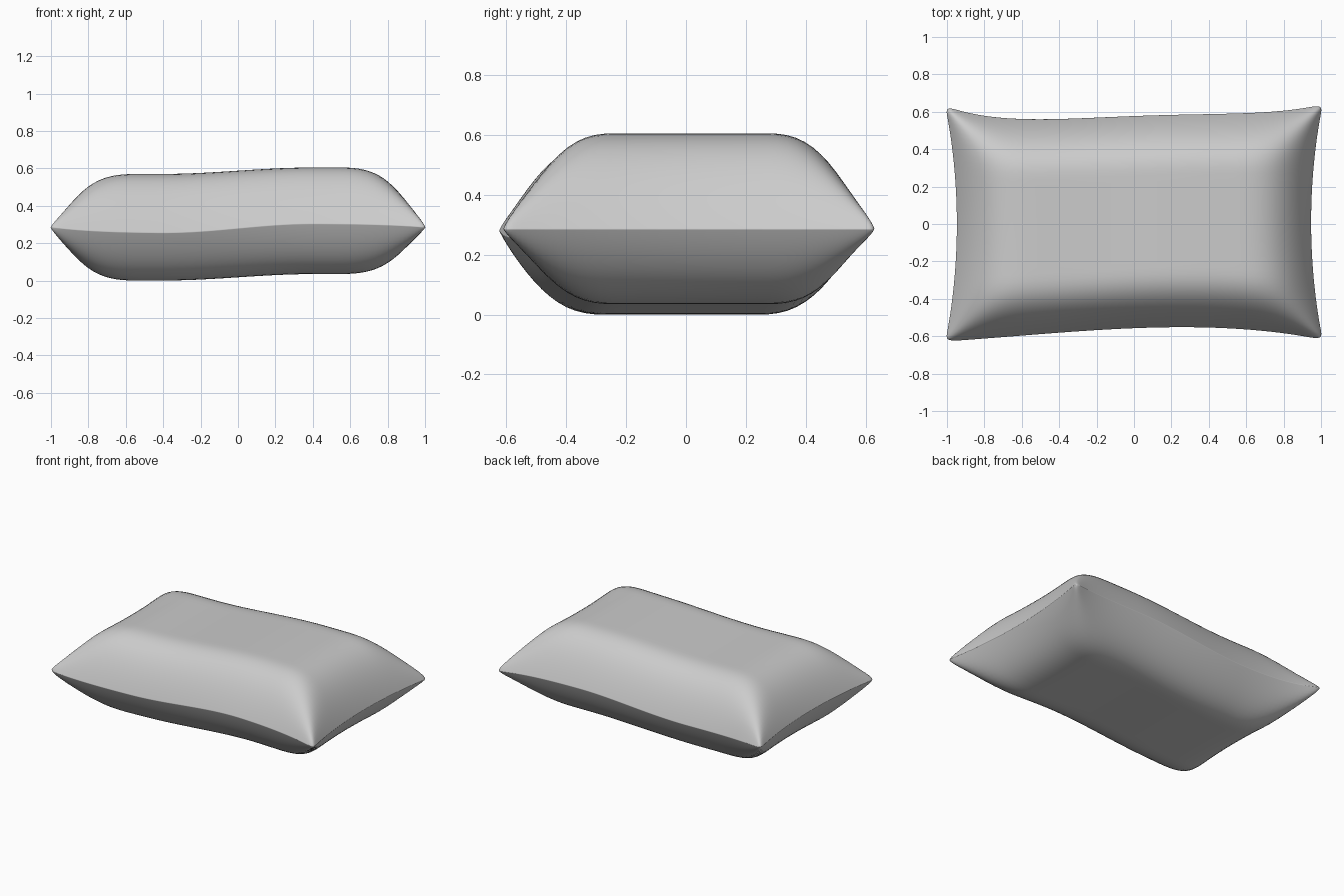
import bpy
import bmesh
import math

if "Cube" in bpy.data.objects:
    bpy.data.objects.remove(bpy.data.objects["Cube"], do_unlink=True)

HALF_THICK = 0.285
SEAM_Z = 0.285


def puff(distance, reach, power):
    """Rounded rise of the filling, by distance from the seam."""
    t = min(distance / reach, 1.0)
    return max(1 - (1 - t) ** power, 1e-4)


def front_edge(x):
    return -(0.557 - 0.04 * x + 0.065 * x**2 + 0.035 * x**3)


def back_edge(x):
    return 0.577 + 0.038 * x - 0.03 * x**2 - 0.033 * x**3 + 0.085 * x**4


def pillow_point(u, v, side):
    # Bowed outline with slightly rounded corner tips
    tip = 0.012
    x = u * (0.947 + 0.06 * v * v) - math.copysign(tip, u) * abs(v) ** 60 * abs(u) ** 8
    front, back = front_edge(u), back_edge(u)
    y = front + (back - front) * (v + 1) / 2
    y -= math.copysign(tip, v) * abs(u) ** 60 * abs(v) ** 8

    # Blend the two edge profiles into soft ridges at the corners
    fx = puff((1 - abs(u)) * 0.95, 0.45, 3.3)
    fy = puff((1 - abs(v)) * 0.57, 0.32, 2.6)
    f = (fx**-1.6 + fy**-1.6 - 1) ** (-1 / 1.6)

    # Wavy seam and gently sloping middle
    bend = math.sin(math.pi / 2 * max(-1, min(1, x / 0.42)))
    wave = (0.025 * bend - 0.006) * (1 - u**4)
    seam = SEAM_Z + wave * abs(v) ** 3
    middle = 0.3025 + 0.0175 * bend
    return x, y, seam + (middle - seam) * f + side * HALF_THICK * f


# Pillow: an upper and a lower sheet, joined along the seam
bm = bmesh.new()
for side in (1, -1):
    sheet = bmesh.ops.create_grid(bm, x_segments=64, y_segments=48, size=1)["verts"]
    for vert in sheet:
        u = math.sin(math.pi / 2 * vert.co.x)
        v = math.sin(math.pi / 2 * vert.co.y)
        vert.co = pillow_point(u, v, side)
bmesh.ops.remove_doubles(bm, verts=bm.verts, dist=0.0003)
bmesh.ops.recalc_face_normals(bm, faces=bm.faces)
for face in bm.faces:
    face.smooth = True
mesh = bpy.data.meshes.new("pillow")
bm.to_mesh(mesh)
bm.free()
pillow = bpy.data.objects.new("pillow", mesh)
bpy.context.collection.objects.link(pillow)

# Plain grey cloth
cloth = bpy.data.materials.new("grey cloth")
cloth.use_nodes = True
color = (0.6, 0.6, 0.6, 1)
cloth.diffuse_color = color
cloth.node_tree.nodes["Principled BSDF"].inputs["Base Color"].default_value = color
mesh.materials.append(cloth)
